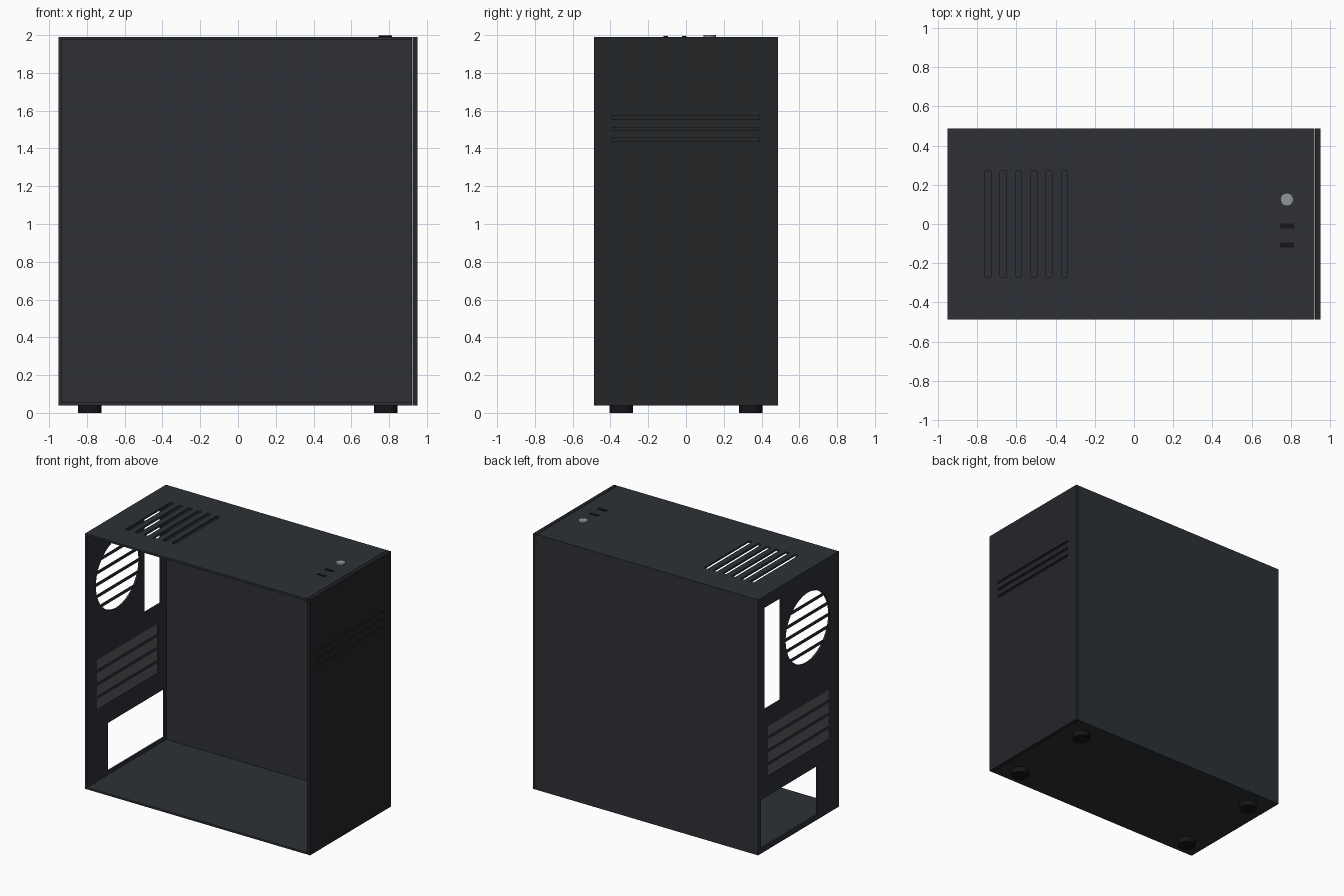
import bpy, math

if "Cube" in bpy.data.objects:
    bpy.data.objects.remove(bpy.data.objects["Cube"])

def material(name, rgb):
    m = bpy.data.materials.new(name)
    m.diffuse_color = (*rgb, 1)
    m.use_nodes = True
    m.node_tree.nodes["Principled BSDF"].inputs["Base Color"].default_value = m.diffuse_color
    return m

STEEL = material("dark_steel", (0.026, 0.030, 0.037))
PLASTIC = material("black_plastic", (0.018, 0.019, 0.022))
RUBBER = material("rubber", (0.008, 0.008, 0.009))
GREY = material("grey_metal", (0.10, 0.105, 0.11))
SILVER = material("silver", (0.28, 0.30, 0.34))

def finish(ob, name, mat):
    ob.name = name
    if mat:
        ob.data.materials.append(mat)
    return ob

def box(name, x, y, z, mat=None):
    """Box from (min, max) ranges."""
    bpy.ops.mesh.primitive_cube_add(size=1, location=[sum(r) / 2 for r in (x, y, z)])
    ob = bpy.context.object
    ob.scale = [r[1] - r[0] for r in (x, y, z)]
    bpy.ops.object.transform_apply(location=False, rotation=False, scale=True)
    return finish(ob, name, mat)

def cylinder(name, r, depth, loc, mat=None, rot=(0, 0, 0), sides=32):
    bpy.ops.mesh.primitive_cylinder_add(vertices=sides, radius=r, depth=depth,
                                        location=loc, rotation=rot)
    bpy.ops.object.shade_smooth_by_angle(angle=math.radians(40))
    return finish(bpy.context.object, name, mat)

def cut(target, cutters):
    """Subtract the cutters from the target and remove them."""
    for c in cutters:
        c.hide_render = True
        mod = target.modifiers.new("cut", "BOOLEAN")
        mod.operation, mod.solver, mod.object = "DIFFERENCE", "EXACT", c
        bpy.context.view_layer.objects.active = target
        bpy.ops.object.modifier_apply(modifier=mod.name)
        bpy.data.objects.remove(c)

X0, X1, W = -0.95, 0.92, 0.487     # body ends and half width
Z0, Z1, T = 0.04, 1.99, 0.015      # body bottom, top and sheet thickness

# Closed side, floor (the -y side stays open)
box("side_panel", (X0, X1), (W - T, W), (Z0, Z1), STEEL)
box("bottom_panel", (X0, X1), (-W, W - T), (Z0, Z0 + T), STEEL)

# Top with six vent slots
top = box("top_panel", (X0, X1), (-W, W - T), (Z1 - T, Z1), STEEL)
cut(top, [box("vent_cutter", (x - 0.016, x + 0.016), (-0.27, 0.27), (1.9, 2.1))
          for x in (-0.745 + 0.078 * i for i in range(6))])

# Rear panel with fan, port, expansion and power supply openings
FY, FZ, FR = -0.112, 1.55, 0.267
slot_z = [0.64 + 0.1 * i for i in range(4)]
rear = box("rear_panel", (X0, X0 + T), (-W, W - T), (Z0 + T, Z1 - T), STEEL)
through = (X0 - 0.1, X0 + 0.1)
cut(rear, [cylinder("fan_cutter", FR, 0.2, (X0, FY, FZ), rot=(0, math.pi / 2, 0), sides=48),
           box("port_cutter", through, (0.21, 0.408), (1.12, 1.90)),
           box("power_cutter", through, (-0.23, 0.45), (0.08, 0.45))]
    + [box("slot_cutter", through, (-0.365, 0.37), (z - 0.04, z + 0.04)) for z in slot_z])

# Fan grille bars and expansion slot covers
for i in range(-2, 3):
    z = 0.09 * i
    half = math.sqrt(FR ** 2 - z ** 2) + 0.003
    box("fan_grille_bar", (X0 + 0.002, X0 + T - 0.002), (FY - half, FY + half),
        (FZ + z - 0.009, FZ + z + 0.009), STEEL)
for z in slot_z:
    box("slot_cover", (X0 + 0.003, X0 + 0.011), (-0.365, 0.37), (z - 0.04, z + 0.04), GREY)

# Front bezel with three grooves
bezel = box("front_bezel", (X1 + 0.003, 0.95), (-W, W), (Z0, Z1), PLASTIC)
cut(bezel, [box("groove_cutter", (0.938, 1.0), (-0.39, 0.39), (z - 0.009, z + 0.009))
            for z in (1.445, 1.503, 1.562)])

# Power button and ports
cylinder("power_button", 0.033, 0.02, (0.78, 0.125, 1.99), SILVER)
for y in (-0.01, -0.107):
    box("front_port", (0.745, 0.815), (y - 0.012, y + 0.012), (1.98, 1.994), RUBBER)

# Feet
for x in (-0.785, 0.782):
    for y in (-0.342, 0.342):
        cylinder("foot", 0.062, Z0, (x, y, Z0 / 2), RUBBER)
